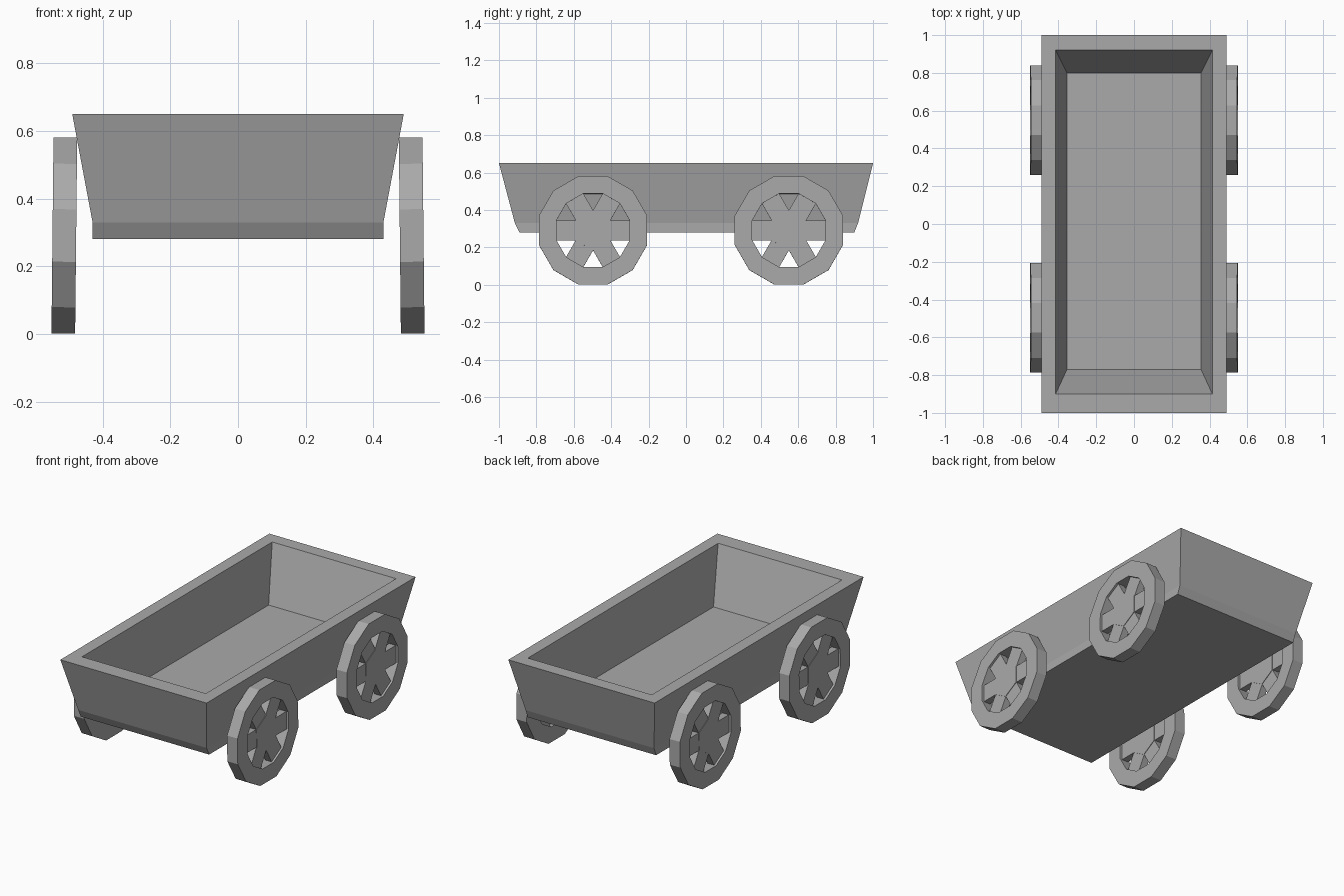
import bpy, bmesh
from math import pi, radians, cos, sin
from mathutils import Matrix

old = bpy.data.objects.get("Cube")
if old:
    bpy.data.objects.remove(old)

# One plain grey for the whole cart
grey = bpy.data.materials.new("plain grey")
grey.use_nodes = True
GREY = (0.4, 0.4, 0.4, 1)
grey.diffuse_color = GREY
grey.node_tree.nodes["Principled BSDF"].inputs["Base Color"].default_value = GREY


def finish(name, bm):
    bmesh.ops.recalc_face_normals(bm, faces=bm.faces)
    mesh = bpy.data.meshes.new(name)
    bm.to_mesh(mesh)
    bm.free()
    mesh.materials.append(grey)
    obj = bpy.data.objects.new(name, mesh)
    bpy.context.collection.objects.link(obj)
    return obj


def loft(bm, rings, closed=False):
    """Skin a list of vertex rings; cap the ends unless closed."""
    rings = [[bm.verts.new(p) for p in ring] for ring in rings]
    pairs = list(zip(rings, rings[1:]))
    if closed:
        pairs.append((rings[-1], rings[0]))
    else:
        bm.faces.new(rings[0])
        bm.faces.new(rings[-1])
    for a, b in pairs:
        for i in range(len(a)):
            j = (i + 1) % len(a)
            bm.faces.new((a[i], a[j], b[j], b[i]))


def rectangle(x, back, front, z):
    return [(-x, front, z), (x, front, z), (x, back, z), (-x, back, z)]


def polygon(sides, radius, x):
    """Ring around the x axis with a flat side at the bottom."""
    angles = [2 * pi * (i + 0.5) / sides - pi / 2 for i in range(sides)]
    return [(x, radius * cos(a), radius * sin(a)) for a in angles]


# Cart body: flared open box with a chamfered base
body = bmesh.new()
loft(body, [
    rectangle(0.43, 0.90, -0.89, 0.28),
    rectangle(0.43, 0.92, -0.915, 0.33),
    rectangle(0.49, 1.0, -1.0, 0.65),
    rectangle(0.415, 0.92, -0.90, 0.65),
    rectangle(0.355, 0.80, -0.77, 0.33),
])
finish("cart_body", body)


def wheel(name, side, y):
    bm = bmesh.new()
    # Twelve-sided rim
    loft(bm, [polygon(12, 0.30, -0.035), polygon(12, 0.30, 0.035),
              polygon(12, 0.203, 0.035), polygon(12, 0.203, -0.035)], closed=True)
    # Hexagonal hub, corners between the spokes
    hub = [[(x, 0.107 * cos(a), 0.107 * sin(a))
            for a in (pi / 6 + k * pi / 3 for k in range(6))]
           for x in (-0.025, 0.025)]
    loft(bm, hub)
    # Six square-cut spokes
    for k in range(6):
        place = (Matrix.Rotation(k * pi / 3, 4, 'X') @ Matrix.Translation((0, 0.15, 0))
                 @ Matrix.Diagonal((0.044, 0.13, 0.107, 1)))
        bmesh.ops.create_cube(bm, size=1, matrix=place)
    obj = finish(name, bm)
    obj.location = (side * 0.5135, y, 0.291)
    obj.rotation_euler.y = radians(-0.6) * side  # slight inward lean


for side, side_name in ((1, "left"), (-1, "right")):
    wheel("front_wheel_" + side_name, side, -0.497)
    wheel("back_wheel_" + side_name, side, 0.55)
